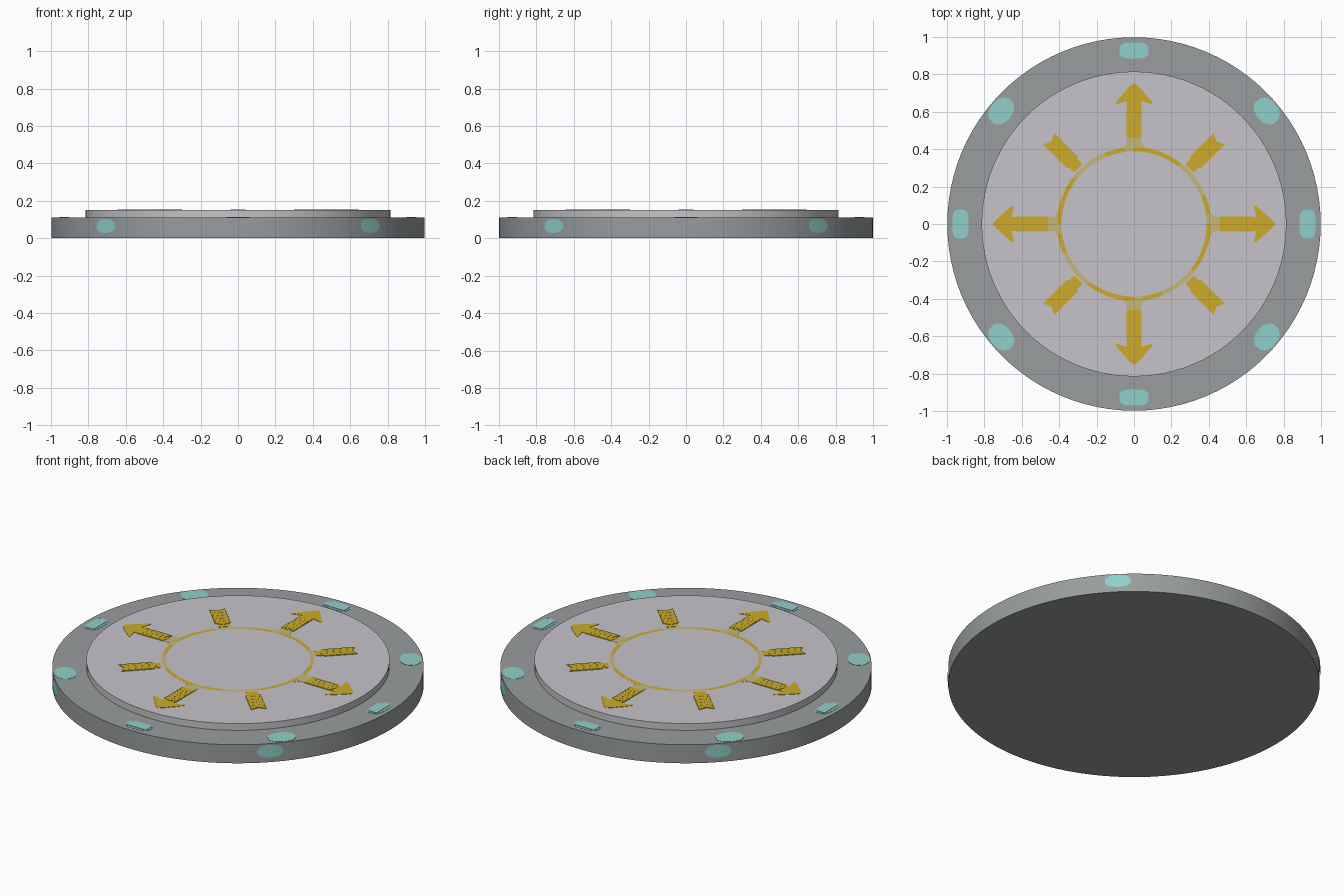
import bpy, bmesh, math
from mathutils import Matrix

if "Cube" in bpy.data.objects:
    bpy.data.objects.remove(bpy.data.objects["Cube"])

RIM_Z, DECK_Z = 0.11, 0.15


def mat(name, rgb):
    """Flat material from an sRGB 0-255 colour."""
    m = bpy.data.materials.new(name)
    lin = [((c / 255 + 0.055) / 1.055) ** 2.4 for c in rgb]
    m.diffuse_color = (*lin, 1)
    m.use_nodes = True
    m.node_tree.nodes["Principled BSDF"].inputs["Base Color"].default_value = m.diffuse_color
    return m


GREY = mat("rim grey", (153, 157, 157))
PALE = mat("deck pale grey", (198, 196, 201))
CYAN = mat("light cyan", (143, 208, 203))
GOLD = mat("arrow gold", (203, 171, 40))
FADED = mat("faded gold", (200, 183, 120))


def finish(bm, name, mats, smooth=False):
    bmesh.ops.recalc_face_normals(bm, faces=bm.faces)
    me = bpy.data.meshes.new(name)
    bm.to_mesh(me)
    bm.free()
    ob = bpy.data.objects.new(name, me)
    bpy.context.collection.objects.link(ob)
    for m in mats:
        me.materials.append(m)
    if smooth:
        bpy.context.view_layer.objects.active = ob
        ob.select_set(True)
        bpy.ops.object.shade_smooth_by_angle(angle=math.radians(30))
        ob.select_set(False)
    return ob


def disc(name, r, z0, z1, m):
    bm = bmesh.new()
    bmesh.ops.create_cone(bm, cap_ends=True, segments=96, radius1=r, radius2=r,
                          depth=z1 - z0, matrix=Matrix.Translation((0, 0, (z0 + z1) / 2)))
    return finish(bm, name, [m], True)


def plates(name, outlines, z, h, deg, m):
    """Thin plates from outlines drawn along +x, turned by deg about z."""
    bm = bmesh.new()
    for pts in outlines:
        f = bm.faces.new([bm.verts.new((x, y, z)) for x, y in pts])
        ext = bmesh.ops.extrude_face_region(bm, geom=[f])
        bmesh.ops.translate(bm, vec=(0, 0, h),
                            verts=[v for v in ext["geom"] if isinstance(v, bmesh.types.BMVert)])
    bmesh.ops.rotate(bm, cent=(0, 0, 0), matrix=Matrix.Rotation(math.radians(deg), 3, 'Z'),
                     verts=bm.verts)
    return finish(bm, name, [m])


def oval(cx, a, b, power=1.0, n=24):
    def p(c):
        return math.copysign(abs(c) ** power, c)
    return [(cx + a * p(math.cos(2 * math.pi * i / n)), b * p(math.sin(2 * math.pi * i / n)))
            for i in range(n)]


def chevrons(r0, r1, count, half, tip):
    """Row of V-shaped plates; positive tip points outward."""
    step = (r1 - r0) / count
    out = []
    for i in range(count):
        a, b = r0 + i * step, r0 + (i + 0.97) * step
        out.append([(a, -half), (b, -half), (b + tip, 0), (b, half), (a, half), (a + tip, 0)])
    return out


def side_light(name, deg, half_w, half_h):
    """Oval light wrapped on the rim wall."""
    bm = bmesh.new()
    cols, n = [], 14
    for i in range(n + 1):
        t = -math.cos(math.pi * i / n)
        h = half_h * max(1 - t * t, 0.02) ** 0.4
        a = math.radians(deg) + t * half_w
        cols.append([bm.verts.new((1.0015 * math.cos(a), 1.0015 * math.sin(a), 0.066 + s * h))
                     for s in (-1, 1)])
    for (a, b), (c, d) in zip(cols, cols[1:]):
        bm.faces.new((a, c, d, b))
    return finish(bm, name, [CYAN], True)


# Stepped platform
disc("base_rim", 0.998, 0, RIM_Z, GREY)
disc("upper_deck", 0.815, RIM_Z - 0.01, DECK_Z, PALE)

# Painted ring, stronger gold in some stretches
bm = bmesh.new()
N = 96
loops = [[bm.verts.new((r * math.cos(2 * math.pi * i / N), r * math.sin(2 * math.pi * i / N),
                        DECK_Z + 0.0012)) for i in range(N)] for r in (0.388, 0.411)]
for i in range(N):
    j = (i + 1) % N
    f = bm.faces.new((loops[0][i], loops[1][i], loops[1][j], loops[0][j]))
    ang = 360 * (i + 0.5) / N
    f.material_index = 0 if (ang % 90 < 8 or 24 < ang % 90 < 52) else 1
finish(bm, "deck_ring", [FADED, GOLD])

# Long arrows, faded roots and inset lights on the four axes
for k in range(4):
    deg = 90 * k
    plates(f"arrow_root_{k}", [[(0.40, -0.075), (0.425, -0.04), (0.47, -0.035), (0.47, 0.035),
                                (0.425, 0.04), (0.40, 0.075)]], DECK_Z, 0.001, deg, FADED)
    plates(f"arrow_head_{k}", [[(0.46, -0.037), (0.655, -0.037), (0.64, -0.098), (0.655, -0.095),
                                (0.735, -0.025), (0.755, 0), (0.735, 0.025), (0.655, 0.095),
                                (0.64, 0.098), (0.655, 0.037), (0.46, 0.037)]],
           DECK_Z, 0.002, deg, GOLD)
    plates(f"arrow_chevrons_{k}", chevrons(0.465, 0.63, 6, 0.04, 0.014),
           DECK_Z, 0.004, deg, GOLD)
    plates(f"rim_light_glow_{k}", [oval(0.928, 0.043, 0.078, 0.6)], RIM_Z, 0.0015, deg, CYAN)
    plates(f"rim_light_{k}", [[(0.90, -0.065), (0.955, -0.065), (0.955, 0.065), (0.90, 0.065)]],
           RIM_Z, 0.004, deg, CYAN)

# Short forked arrows, round top lights and wall lights on the diagonals
for k in range(4):
    deg = 45 + 90 * k
    plates(f"short_arrow_{k}", [[(0.42, -0.03), (0.62, -0.04), (0.60, 0), (0.62, 0.04),
                                 (0.42, 0.03)]], DECK_Z, 0.002, deg, GOLD)
    plates(f"short_chevrons_{k}", chevrons(0.465, 0.645, 5, 0.042, -0.02),
           DECK_Z, 0.004, deg, GOLD)
    top_deg = 40.4 if k % 2 == 0 else -40.4
    plates(f"round_light_{k}", [oval(0.932, 0.058, 0.076, 0.85)], RIM_Z, 0.0015,
           top_deg + 180 * ((k + 1) // 2), CYAN)
    side_light(f"wall_light_{k}", deg, 0.07, 0.038)
